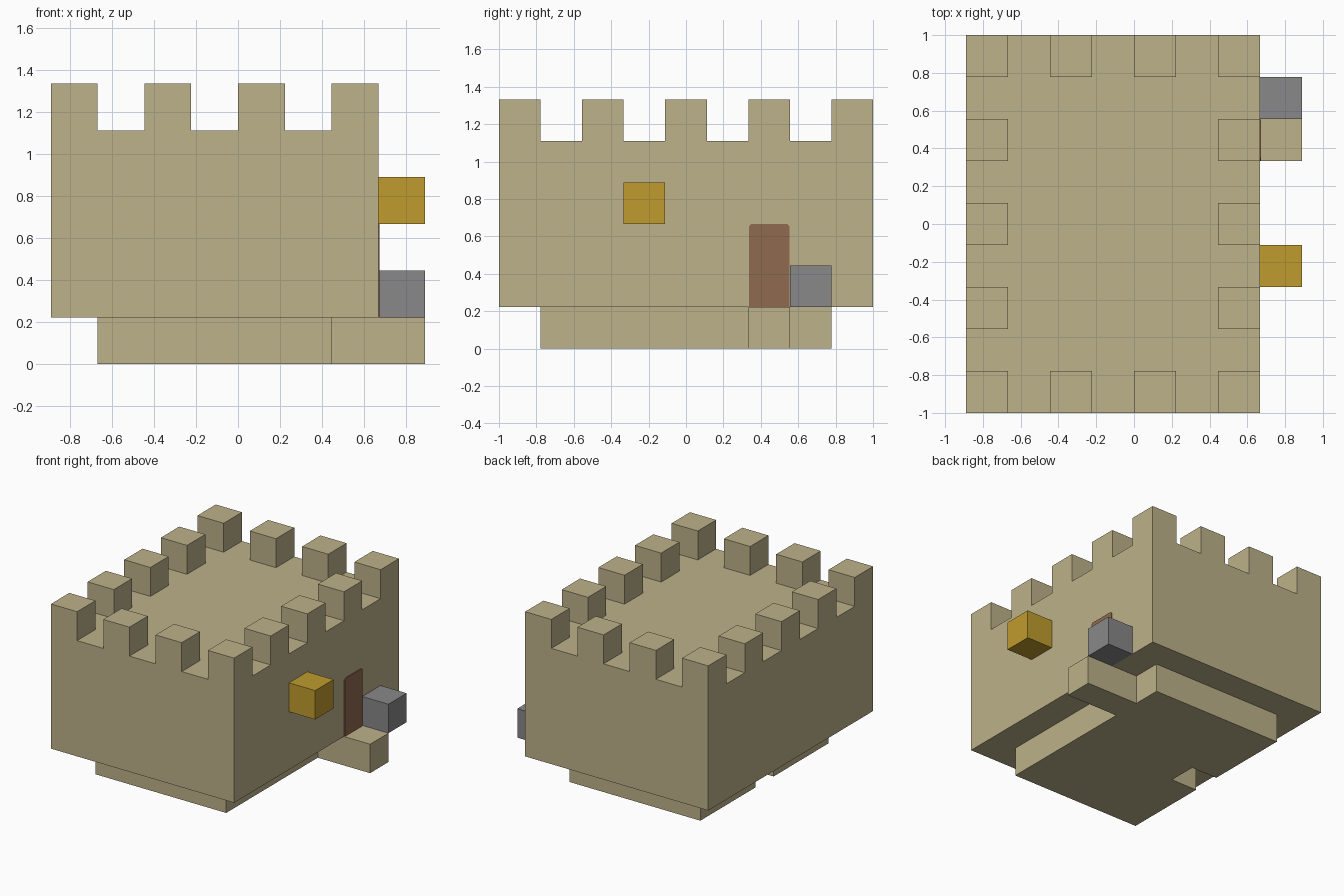
import bpy
import bmesh
from mathutils import Matrix, Vector

U = 2 / 9  # side of one building block

cube = bpy.data.objects.get("Cube")
if cube:
    bpy.data.objects.remove(cube, do_unlink=True)


def material(name, rgb):
    mat = bpy.data.materials.new(name)
    mat.use_nodes = True
    mat.diffuse_color = (*rgb, 1)
    mat.node_tree.nodes["Principled BSDF"].inputs["Base Color"].default_value = (*rgb, 1)
    return mat


sandstone = material("sandstone", (0.51, 0.445, 0.254))
gold = material("gold", (0.52, 0.33, 0.027))
stone = material("grey stone", (0.246, 0.246, 0.246))
wood = material("brown wood", (0.28, 0.145, 0.08))


def add_object(name, bm, mat):
    bmesh.ops.recalc_face_normals(bm, faces=bm.faces)
    mesh = bpy.data.meshes.new(name)
    bm.to_mesh(mesh)
    bm.free()
    mesh.materials.append(mat)
    obj = bpy.data.objects.new(name, mesh)
    bpy.context.collection.objects.link(obj)
    return obj


def block_layer(name, mat, origin, nx, ny, height, keep, raised=None):
    """Extrude the kept cells of a block grid, then raise single cells by one block."""
    bm = bmesh.new()
    bmesh.ops.create_grid(bm, x_segments=nx, y_segments=ny, size=0.5)
    for v in bm.verts:
        v.co = Vector(((v.co.x + 0.5) * nx, (v.co.y + 0.5) * ny, height))

    def cell(face):
        c = face.calc_center_median()
        return int(c.x), int(c.y)

    drop = [f for f in bm.faces if not keep(*cell(f))]
    bmesh.ops.delete(bm, geom=drop, context='FACES')
    top = list(bm.faces)
    # keep the top in place and push a copy down to close the solid
    ext = bmesh.ops.extrude_face_region(bm, geom=top, use_keep_orig=True)
    low = [g for g in ext["geom"] if isinstance(g, bmesh.types.BMVert)]
    bmesh.ops.translate(bm, verts=low, vec=(0, 0, -height))
    if raised:
        for face in [f for f in top if raised(*cell(f))]:
            up = bmesh.ops.extrude_discrete_faces(bm, faces=[face])["faces"][0]
            bmesh.ops.translate(bm, verts=up.verts, vec=(0, 0, 1))
    bmesh.ops.recalc_face_normals(bm, faces=bm.faces)
    # merge the flat areas into single faces
    bmesh.ops.dissolve_limit(bm, angle_limit=0.01, verts=bm.verts, edges=bm.edges)
    for v in bm.verts:
        v.co = (v.co + Vector(origin)) * U
    return add_object(name, bm, mat)


def single_block(name, mat, centre):
    bm = bmesh.new()
    bmesh.ops.create_cube(bm, size=U, matrix=Matrix.Translation(Vector(centre) * U))
    return add_object(name, bm, mat)


# Foundation with a notch at the rear wall and a doorstep on the door side
block_layer("foundation_and_doorstep", sandstone, (-3, -3.5, 0), 7, 7, 1,
            lambda i, j: j == 5 or (i < 5 and (i, j) != (0, 3)))

# Solid keep with battlements on every second edge block
block_layer("battlement_walls", sandstone, (-4, -4.5, 1), 7, 9, 4,
            lambda i, j: True,
            lambda i, j: (i in (0, 6) or j in (0, 8)) and i % 2 == 0 and j % 2 == 0)

# Blocks beside the door
single_block("gold_wall_block", gold, (3.5, -1, 3.5))
single_block("stone_block", stone, (3.5, 3, 1.5))

# Thin door with softened upper corners
half, chamfer = U / 2 - 0.003, 0.012
outline = [(-half, 0), (half, 0), (half, 2 * U - chamfer), (half - chamfer, 2 * U),
           (chamfer - half, 2 * U), (-half, 2 * U - chamfer)]
bm = bmesh.new()
panel = bm.faces.new([bm.verts.new((3 * U, 2 * U + y, U + z)) for y, z in outline])
ext = bmesh.ops.extrude_face_region(bm, geom=[panel], use_keep_orig=True)
front = [g for g in ext["geom"] if isinstance(g, bmesh.types.BMVert)]
bmesh.ops.translate(bm, verts=front, vec=(0.006, 0, 0))
add_object("door", bm, wood)
